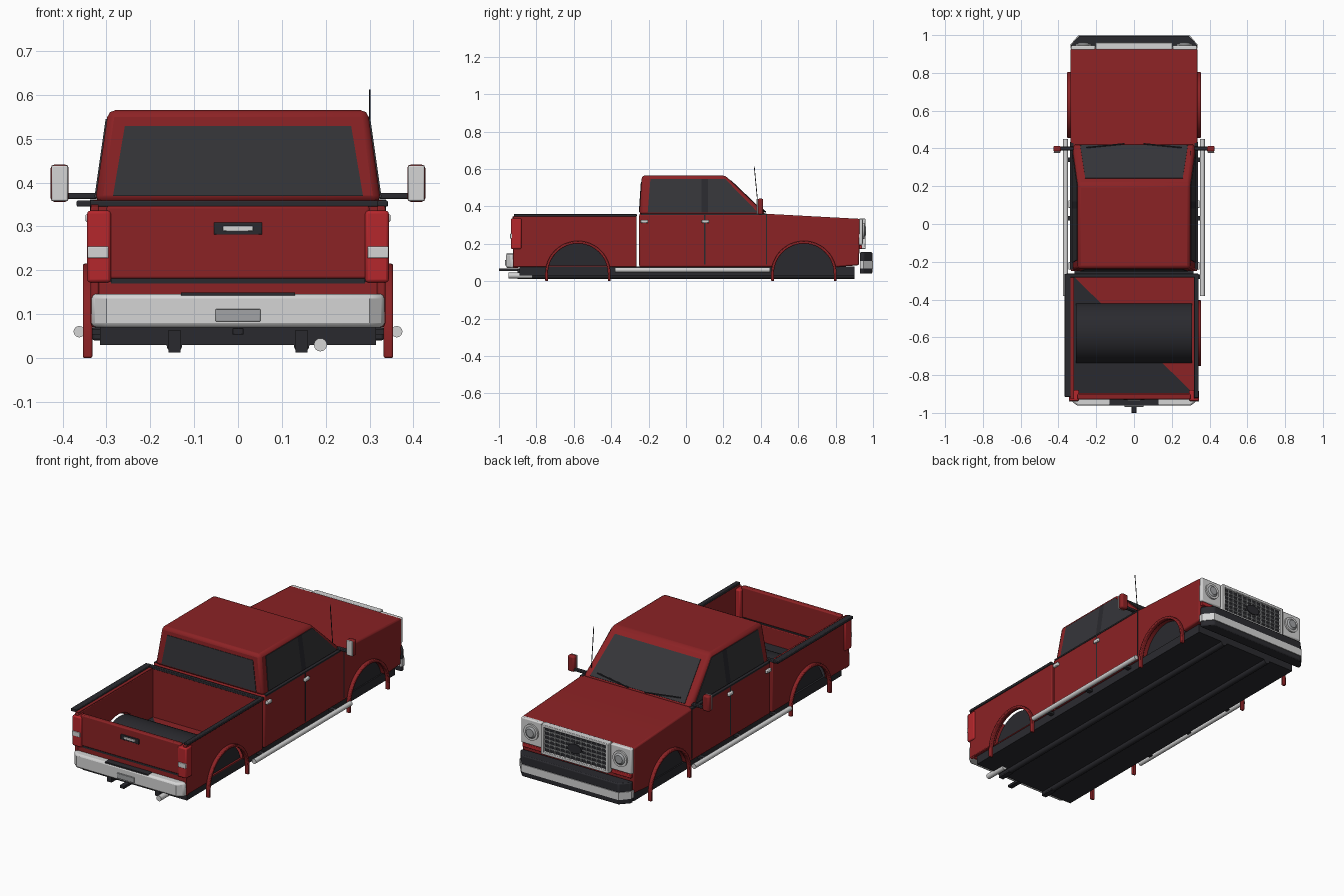
import bpy, bmesh, math
from mathutils import Vector

if "Cube" in bpy.data.objects:
    bpy.data.objects.remove(bpy.data.objects["Cube"])


def material(name, *rgb):
    m = bpy.data.materials.new(name)
    m.use_nodes = True
    m.diffuse_color = (*rgb, 1)
    m.node_tree.nodes["Principled BSDF"].inputs["Base Color"].default_value = (*rgb, 1)
    return m


RED = material("body red", .26, .016, .018)
LAMP = material("lamp red", .46, .02, .025)
GLASS = material("dark glass", .036, .036, .041)
TRIM = material("dark trim", .023, .023, .028)
CHROME = material("pale chrome", .66, .66, .66)
LENS = material("grey lens", .36, .37, .38)


def finish(name, bm, mat, bevel=0):
    bmesh.ops.recalc_face_normals(bm, faces=bm.faces)
    me = bpy.data.meshes.new(name)
    bm.to_mesh(me)
    bm.free()
    me.materials.append(mat)
    ob = bpy.data.objects.new(name, me)
    bpy.context.collection.objects.link(ob)
    me.shade_smooth()
    me.set_sharp_from_angle(angle=math.radians(35))
    if bevel:
        mod = ob.modifiers.new("rounded edges", "BEVEL")
        mod.width, mod.segments = bevel, 2
        mod.limit_method, mod.angle_limit = "ANGLE", math.radians(40)
    return ob


def loft(name, lower, upper, mat, bevel=0):
    """Solid between two matching outlines."""
    bm = bmesh.new()
    a = [bm.verts.new(p) for p in lower]
    b = [bm.verts.new(p) for p in upper]
    bm.faces.new(a)
    bm.faces.new(b)
    for i in range(len(a)):
        j = (i + 1) % len(a)
        bm.faces.new((a[i], a[j], b[j], b[i]))
    return finish(name, bm, mat, bevel)


def side_prism(name, pts, x0, x1, mat, bevel=0):
    return loft(name, [(x0, y, z) for y, z in pts], [(x1, y, z) for y, z in pts], mat, bevel)


def plan_prism(name, pts, z0, z1, mat, bevel=0):
    return loft(name, [(x, y, z0) for x, y in pts], [(x, y, z1) for x, y in pts], mat, bevel)


def box(name, x0, x1, y0, y1, z0, z1, mat, bevel=0):
    return plan_prism(name, [(x0, y0), (x1, y0), (x1, y1), (x0, y1)], z0, z1, mat, bevel)


def panel(name, pts, mat, thick=.006):
    """Thin plate straddling a flat outline."""
    p = [Vector(q) for q in pts]
    n = (p[1] - p[0]).cross(p[2] - p[0]).normalized() * thick / 2
    return loft(name, [q - n for q in p], [q + n for q in p], mat)


def rod(name, start, end, r, mat, sides=16, r2=None):
    a, b = Vector(start), Vector(end)
    bm = bmesh.new()
    bmesh.ops.create_cone(bm, cap_ends=True, segments=sides, radius1=r,
                          radius2=r if r2 is None else r2, depth=(b - a).length)
    turn = (b - a).to_track_quat("Z", "Y").to_matrix().to_4x4()
    turn.translation = (a + b) / 2
    bm.transform(turn)
    return finish(name, bm, mat)


HUB, SILL = .04, .075
AXLES = {"rear": -.578, "front": .63}


def arc(yc, r, z_end=HUB):
    """Arch outline from back to front, ending at height z_end."""
    a0 = math.asin((z_end - HUB) / r)
    steps = 24
    angles = [math.pi - a0 - (math.pi - 2 * a0) * i / steps for i in range(steps + 1)]
    return [(yc + r * math.cos(a), HUB + r * math.sin(a)) for a in angles]


# Cab lower body and bonnet in one profile
side_prism("cab_and_bonnet",
           [(-.25, SILL)] + arc(AXLES["front"], .168, SILL) +
           [(.925, .085), (.93, .333), (.43, .36), (-.25, .36)], -.336, .336, RED, .008)

# Upper cab
def cab_x(z):
    return .326 - .03 * (z - .355) / .21


loft("cab_roof_and_pillars",
     [(-.326, -.25, .355), (.326, -.25, .355), (.326, .43, .355), (-.326, .43, .355)],
     [(-.296, -.236, .565), (.296, -.236, .565), (.296, .21, .565), (-.296, .21, .565)],
     RED, .016)


def slope(t, half, base, top):
    """Point on a sloped end of the cab."""
    return (half, base + (top - base) * t, .355 + .21 * t)


for name, base, top in (("windscreen", .43, .21), ("rear_window", -.25, -.236)):
    lo, hi = (.06, .86) if name == "windscreen" else (.07, .83)
    panel(name, [slope(lo, -.285, base, top), slope(lo, .285, base, top),
                 slope(hi, .258, base, top), slope(hi, -.258, base, top)], GLASS)

for s, side in ((1, "left"), (-1, "right")):
    # Side windows and centre post
    for name, pts, mat in (
            ("rear_side_window", [(-.205, .366), (.082, .366), (.082, .545), (-.19, .545)], GLASS),
            ("window_post", [(.082, .366), (.118, .366), (.118, .545), (.082, .545)], TRIM),
            ("front_side_window", [(.118, .366), (.385, .366), (.21, .545), (.118, .545)], GLASS)):
        panel(f"{side}_{name}", [(s * cab_x(z), y, z) for y, z in pts], mat)

    # Door seams and handles
    for y in (.1, .43):
        box(f"{side}_door_seam", s * .33, s * .338, y - .003, y + .003, .09, .355, TRIM)
    box(f"{side}_belt_trim", s * .32, s * .338, -.24, .43, .353, .361, TRIM)
    for y in (-.222, .104):
        box(f"{side}_door_handle", s * .33, s * .348, y - .02, y + .02, .31, .328, CHROME, .004)

    # Bed side
    side_prism(f"{side}_bed_side",
               [(-.925, SILL)] + arc(AXLES["rear"], .168, SILL) +
               [(-.265, SILL), (-.265, .347), (-.925, .347)], s * .317, s * .336, RED, .004)

    # Wheel arch flares
    for end, yc in AXLES.items():
        outer = [(yc - .175, 0)] + arc(yc, .175) + [(yc + .175, 0)]
        inner = [(yc - .16, 0)] + arc(yc, .16) + [(yc + .16, 0)]
        side_prism(f"{side}_{end}_arch_flare", outer + inner[::-1], s * .332, s * .354, RED, .004)

    # Running board, mirror, tail lamp
    rod(f"{side}_running_board", (s * .362, -.38, .06), (s * .362, .45, .06), .013, CHROME)
    for y in (-.28, .03, .34):
        box(f"{side}_board_bracket", s * .3, s * .36, y - .012, y + .012, .053, .066, TRIM)
    box(f"{side}_mirror_arm", s * .32, s * .395, .39, .41, .363, .376, TRIM, .003)
    box(f"{side}_mirror_housing", s * .386, s * .427, .383, .413, .356, .441, RED, .008)
    box(f"{side}_mirror_glass", s * .388, s * .425, .377, .385, .358, .439, CHROME, .003)
    box(f"{side}_tail_lamp", s * .29, s * .344, -.936, -.88, .172, .336, LAMP, .007)
    box(f"{side}_reverse_lamp", s * .295, s * .343, -.94, -.9, .228, .254, CHROME, .002)

    # Headlamp group
    box(f"{side}_headlamp_panel", s * .205, s * .333, .92, .945, .195, .333, CHROME, .006)
    rod(f"{side}_headlamp_ring", (s * .268, .94, .268), (s * .268, .954, .268), .043, CHROME, 24)
    rod(f"{side}_headlamp", (s * .268, .95, .268), (s * .268, .962, .268), .036, LENS, 24, .022)
    box(f"{side}_turn_lamp", s * .21, s * .328, .92, .942, .172, .192, LAMP, .003)

    # Chassis tube and wiper
    rod(f"{side}_chassis_tube", (s * .145, -.89, .03), (s * .145, .9, .03), .018, TRIM)
    box(f"{side}_rear_frame_end", s * .131, s * .159, -.9, -.82, .012, .064, TRIM)
    rod(f"{side}_wiper", (s * .05, .425, .37), (s * .25, .405, .388), .004, TRIM, 6)

# Bed ends, floor in two triangles, and rails
box("bed_front_wall", -.33, .33, -.28, -.265, SILL, .347, RED)
box("tailgate", -.3, .3, -.928, -.9, .18, .347, RED, .006)
box("tailgate_gap", -.29, .29, -.924, -.9, .17, .182, TRIM)
box("rear_lower_panel", -.334, .334, -.922, -.895, .07, .174, RED, .004)
rear_left, front_left = (.318, -.9, .08), (.318, -.28, .08)
rear_right, front_right = (-.318, -.9, .08), (-.318, -.28, .08)
panel("bed_floor_dark", [front_right, rear_right, rear_left], TRIM)
panel("bed_floor_red", [front_right, rear_left, front_left], RED)
box("bed_rail_left", .318, .342, -.92, -.265, .345, .359, TRIM, .003)
box("bed_rail_right", -.368, -.335, -.915, -.265, .345, .359, TRIM, .003)
box("bed_rail_right_inner", -.335, -.318, -.92, -.265, .343, .35, RED)
box("bed_rail_front", -.36, .342, -.283, -.263, .345, .359, TRIM, .003)
box("tailgate_handle_plate", -.055, .055, -.932, -.92, .281, .309, TRIM, .002)
box("tailgate_handle", -.034, .034, -.936, -.925, .289, .301, CHROME, .002)

# Wheel wells across the full width
for end, yc in AXLES.items():
    side_prism(f"{end}_wheel_well", arc(yc, .164), -.308, .308, TRIM)

# Underbody, tow bar and exhaust
box("underbody", -.315, .315, -.89, .9, .03, .077, TRIM)
box("tow_bar", -.013, .013, -1, -.86, .053, .068, TRIM, .002)
rod("exhaust_tip", (.188, -.95, .03), (.188, -.82, .03), .015, CHROME)

# Rear bumper
plan_prism("rear_bumper", [(-.334, -.9), (-.334, -.935), (-.3, -.962), (.3, -.962),
                           (.334, -.935), (.334, -.9)], .07, .146, CHROME, .01)
box("bumper_step_pad", -.13, .13, -.96, -.925, .142, .149, TRIM)
box("rear_plate", -.051, .051, -.968, -.955, .083, .112, LENS, .002)

# Front bumper with a bright band
def bumper_plan(grow):
    half = [(.333 + grow, .93), (.333 + grow, .95), (.29 + grow, .996 + grow)]
    return half + [(-x, y) for x, y in half[::-1]]


plan_prism("front_bumper", bumper_plan(0), .04, .155, TRIM, .006)
plan_prism("front_bumper_band", bumper_plan(.004), .068, .108, CHROME)

# Grille with frame, bars and oval badge
box("grille_back", -.2, .2, .92, .946, .172, .333, TRIM)
for z in (.172, .319):
    box("grille_frame_bar", -.203, .203, .925, .96, z, z + .015, CHROME, .003)
for s in (-1, 1):
    box("grille_frame_post", s * .186, s * .203, .925, .96, .172, .334, CHROME, .003)
for i in range(1, 6):
    z = .185 + i * .0225
    box("grille_bar", -.19, .19, .94, .953, z - .003, z + .003, LENS)
for i in range(1, 12):
    x = -.188 + i * .0313
    box("grille_slat", x - .003, x + .003, .94, .952, .18, .325, LENS)
badge = rod("grille_badge", (0, .945, 0), (0, .96, 0), .026, TRIM, 24)
badge.scale.x = 1.6
badge.location.z = .253

# Aerial
rod("aerial", (.3, .39, .35), (.3, .365, .612), .002, TRIM, 6)
